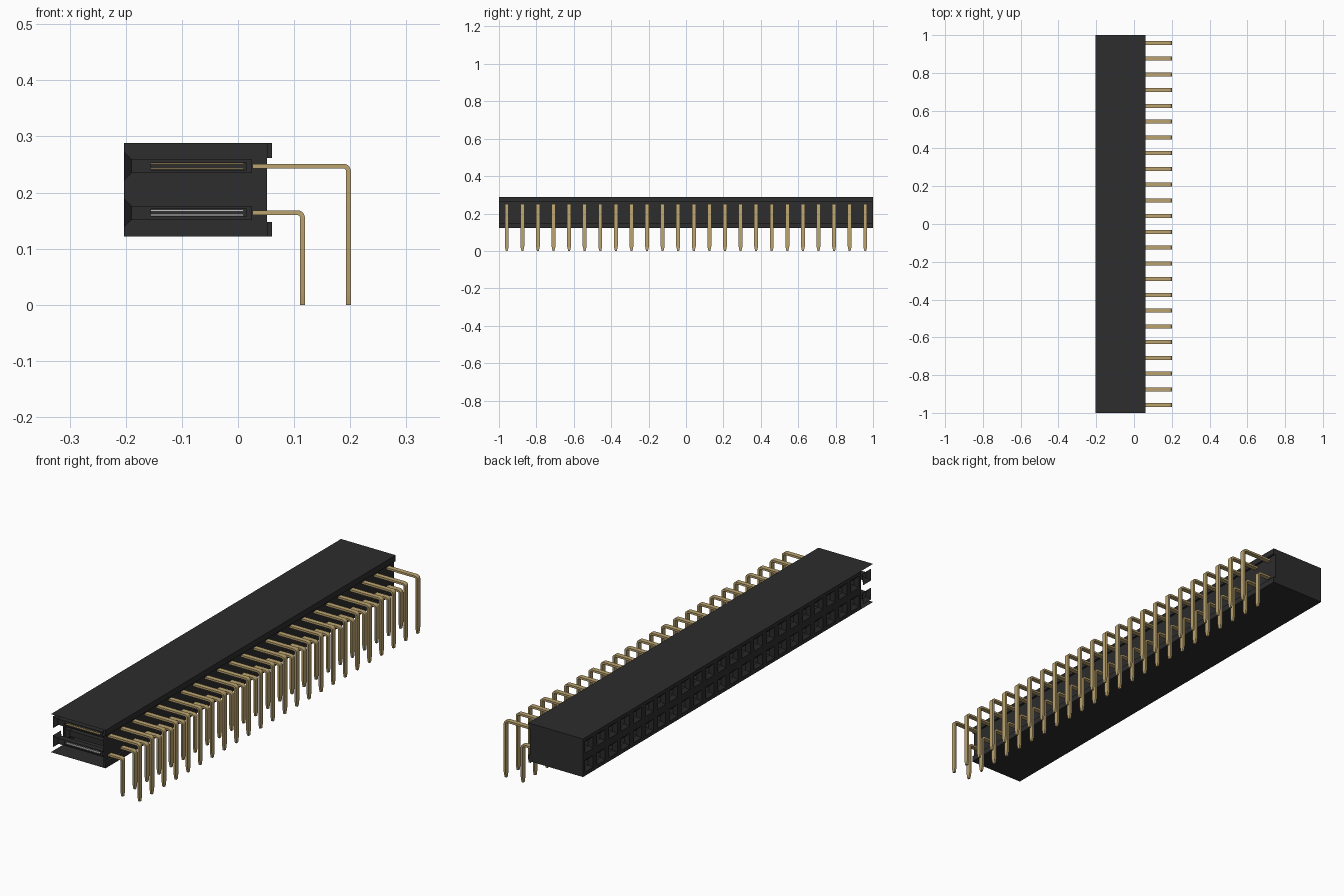
import bpy, bmesh, math

cube = bpy.data.objects.get("Cube")
if cube:
    bpy.data.objects.remove(cube)

COUNT = 24
PITCH = 2 / COUNT
X0, X1, LIP = -0.203, 0.052, 0.061       # mating face, rear wall, rear lips
Z0, Z1 = 0.122, 0.288
ZM = (Z0 + Z1) / 2
ROWS = {"lower": (0.164, 0.115), "upper": (0.247, 0.197)}   # height, pin x


def material(name, rgb):
    m = bpy.data.materials.new(name)
    m.use_nodes = True
    m.diffuse_color = (*rgb, 1)
    bsdf = m.node_tree.nodes["Principled BSDF"]
    bsdf.inputs["Base Color"].default_value = (*rgb, 1)
    bsdf.inputs["Roughness"].default_value = 0.6
    return m


BLACK = material("black plastic", (0.026, 0.026, 0.026))
GOLD = material("gold plating", (0.50, 0.37, 0.16))
SILVER = material("silver contact", (0.55, 0.55, 0.55))


def finish(bm, name, mat, recalc=False):
    bmesh.ops.remove_doubles(bm, verts=bm.verts, dist=1e-5)
    if recalc:
        bmesh.ops.recalc_face_normals(bm, faces=bm.faces)
    me = bpy.data.meshes.new(name)
    bm.to_mesh(me)
    bm.free()
    me.materials.append(mat)
    ob = bpy.data.objects.new(name, me)
    bpy.context.collection.objects.link(ob)
    return ob


def face(bm, pts):
    return bm.faces.new([bm.verts.new(p) for p in pts])


def loft(bm, a, b, skip=None):
    """Join two rings of four points with quads."""
    for i in range(4):
        if i != skip:
            j = (i + 1) % 4
            face(bm, (a[i], a[j], b[j], b[i]))


def ring(x, y, z, hy, hz):
    """Rectangle facing -x."""
    return [(x, y + hy, z - hz), (x, y - hy, z - hz),
            (x, y - hy, z + hz), (x, y + hy, z + hz)]


# Outer housing: C-shaped profile with rear lips, open at the front end
profile = [(X0, Z0), (LIP, Z0), (LIP, 0.148), (X1, 0.148),
           (X1, 0.262), (LIP, 0.262), (LIP, Z1), (X0, Z1)]
bm = bmesh.new()
for (xa, za), (xb, zb) in zip(profile, profile[1:]):
    face(bm, ((xa, -1, za), (xb, -1, zb), (xb, 1, zb), (xa, 1, za)))
face(bm, [(x, 1, z) for x, z in reversed(profile)])
for za, zb in ((Z0, 0.148), (0.262, Z1)):
    face(bm, ((X1, -1, za), (LIP, -1, za), (LIP, -1, zb), (X1, -1, zb)))
finish(bm, "housing_shell", BLACK)

# Sockets: face frame, tapered lead-in and square slot for every position
bm = bmesh.new()
for n in range(COUNT):
    y = -1 + PITCH * (n + 0.5)
    for z, _ in ROWS.values():
        mid = Z0 + (ZM - Z0) / 2 if z < ZM else ZM + (Z1 - ZM) / 2
        frame = ring(X0, y, mid, PITCH / 2, (ZM - Z0) / 2)
        mouth = ring(X0, y, z, 0.028, 0.026)
        throat = ring(-0.19, y, z, 0.0125, 0.0125)
        end = ring(0.025, y, z, 0.0125, 0.0125)
        if n > 0:
            loft(bm, frame, mouth)
        loft(bm, mouth, throat)
        loft(bm, throat, end, skip=1 if n == 0 else None)
        face(bm, end)
        if n == 0:
            # side window showing the first contact
            yw = y - 0.0125
            outer = [throat[1], throat[2], end[2], end[1]]
            window = [(x, yw, z + s * 0.007) for x, s in
                      ((-0.155, -1), (-0.155, 1), (0.015, 1), (0.015, -1))]
            loft(bm, outer, window)
finish(bm, "sockets", BLACK)

# Spring contacts: two thin blades inside each slot
for row, (z, _) in ROWS.items():
    bm = bmesh.new()
    for n in range(COUNT):
        y = -1 + PITCH * (n + 0.5)
        for s in (-1, 1):
            a = ring(-0.155, y, z + s * 0.004, 0.01, 0.0014)
            b = ring(0.01, y, z + s * 0.004, 0.01, 0.0014)
            loft(bm, a, b)
            face(bm, a)
            face(bm, b)
    finish(bm, row + "_contacts", GOLD if row == "upper" else SILVER, True)


# Right-angle pins: flat strip swept through a bend, with a tapered tip
def pin_sections(z, px, half_t=0.0043, half_w=0.0105, r=0.009):
    path = [(0.026, z, 0, half_w)]
    for k in range(6):
        a = math.pi / 2 * k / 5
        path.append((px - r + r * math.sin(a), z - r + r * math.cos(a), a, half_w))
    path += [(px, 0.025, math.pi / 2, half_w), (px, 0, math.pi / 2, 0.005)]
    for x, h, a, w in path:
        dx, dz = math.sin(a) * half_t, math.cos(a) * half_t
        yield [(x + dx * s, w * t, h + dz * s)
               for s, t in ((1, 1), (1, -1), (-1, -1), (-1, 1))]


for row, (z, px) in ROWS.items():
    bm = bmesh.new()
    for n in range(COUNT):
        y = -1 + PITCH * (n + 0.5)
        secs = [[(p[0], p[1] + y, p[2]) for p in s] for s in pin_sections(z, px)]
        for a, b in zip(secs, secs[1:]):
            loft(bm, a, b)
        face(bm, secs[0])
        face(bm, secs[-1])
    pins = finish(bm, row + "_pins", GOLD, True)
    bpy.ops.object.select_all(action="DESELECT")
    pins.select_set(True)
    bpy.context.view_layer.objects.active = pins
    bpy.ops.object.shade_smooth_by_angle(angle=math.radians(25))
